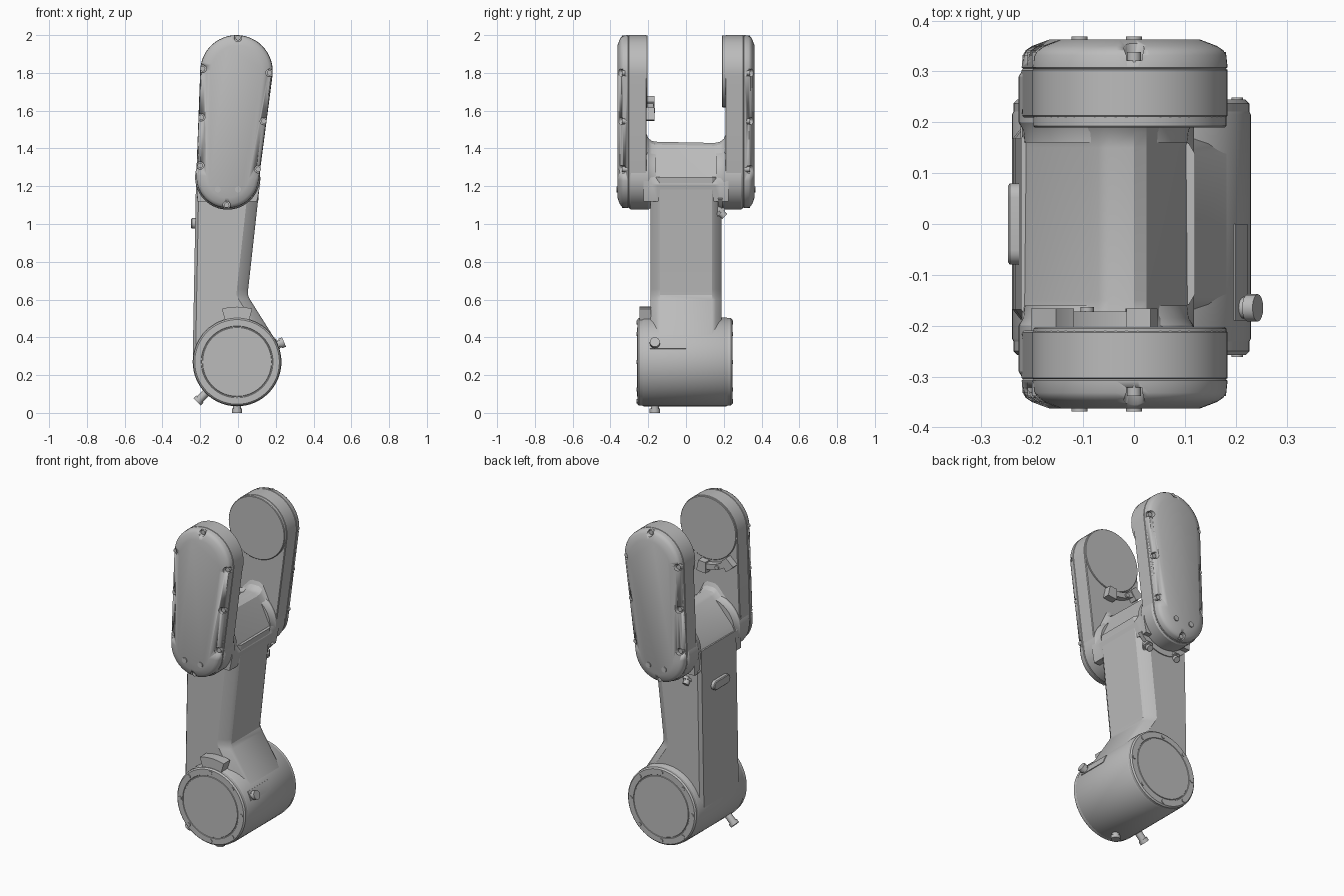
import bpy, bmesh, math
from math import cos, sin, pi
from mathutils import Vector

if "Cube" in bpy.data.objects:
    bpy.data.objects.remove(bpy.data.objects["Cube"], do_unlink=True)

grey = bpy.data.materials.new("light grey metal")
grey.use_nodes = True
grey.diffuse_color = (0.5, 0.5, 0.5, 1)
grey.node_tree.nodes["Principled BSDF"].inputs["Base Color"].default_value = (0.5, 0.5, 0.5, 1)


def finish(bm, name, smooth=True):
    bmesh.ops.recalc_face_normals(bm, faces=bm.faces)
    me = bpy.data.meshes.new(name)
    bm.to_mesh(me)
    bm.free()
    me.materials.append(grey)
    ob = bpy.data.objects.new(name, me)
    bpy.context.collection.objects.link(ob)
    bpy.ops.object.select_all(action="DESELECT")
    ob.select_set(True)
    bpy.context.view_layer.objects.active = ob
    if smooth:
        bpy.ops.object.shade_smooth_by_angle(angle=math.radians(28))
    return ob


def add_loft(bm, rings):
    """Bridge rings of equal length and cap both ends."""
    loops = [[bm.verts.new(p) for p in r] for r in rings]
    n = len(loops[0])
    for a, b in zip(loops, loops[1:]):
        for i in range(n):
            j = (i + 1) % n
            bm.faces.new((a[i], a[j], b[j], b[i]))
    bm.faces.new(loops[0][::-1])
    bm.faces.new(loops[-1])


def loft(name, rings):
    bm = bmesh.new()
    add_loft(bm, rings)
    return finish(bm, name)


def add_rod(bm, start, end, r, n=16, r2=None):
    start, end = Vector(start), Vector(end)
    q = (end - start).to_track_quat("Z", "Y")
    circle = [Vector((cos(2 * pi * i / n), sin(2 * pi * i / n), 0)) for i in range(n)]
    add_loft(bm, [[start + q @ (c * r) for c in circle],
                  [end + q @ (c * (r2 or r)) for c in circle]])


def rods(name, items):
    bm = bmesh.new()
    for it in items:
        add_rod(bm, *it)
    return finish(bm, name)


def turned(name, x, z, profile, n=64):
    """Round part about an axis along y; profile is (y, radius) pairs."""
    return loft(name, [[(x + r * cos(2 * pi * i / n), y, z + r * sin(2 * pi * i / n))
                        for i in range(n)] for y, r in profile])


def arc_block(name, x, z, r0, r1, a0, a1, y0, y1, n=10):
    angles = [math.radians(a0 + (a1 - a0) * i / n) for i in range(n + 1)]
    pts = [(x + r1 * cos(a), z + r1 * sin(a)) for a in angles]
    pts += [(x + r0 * cos(a), z + r0 * sin(a)) for a in reversed(angles)]
    return loft(name, [[(p, y, q) for p, q in pts] for y in (y0, y1)])


TOP, LOW = Vector((-0.008, 1.808)), Vector((-0.055, 1.25))
R_TOP, R_LOW = 0.192, 0.166


def lobe_ring(y, inset, n=28):
    """Outline around two circles of different size."""
    d = TOP - LOW
    phi = math.atan2(d.y, d.x)
    a = math.acos((R_LOW - R_TOP) / d.length)
    pts = []
    for c, r, s, e in ((TOP, R_TOP, phi - a, phi + a), (LOW, R_LOW, phi + a, phi + 2 * pi - a)):
        for i in range(n + 1):
            t = s + (e - s) * i / n
            pts.append((c.x + (r - inset) * cos(t), y, c.y + (r - inset) * sin(t)))
    return pts


# Base drum with stepped end covers
DX, DZ, DR = -0.005, 0.27, 0.235
turned("base_drum", DX, DZ, [(-0.235, 0.23), (-0.225, DR), (0.215, DR), (0.225, 0.23)])
for s, off, label in ((-1, 0.005, "front"), (1, -0.008, "back")):
    turned("drum_cover_" + label, DX, DZ,
           [(s * 0.2, 0.232), (s * (0.245 + off), 0.232), (s * (0.253 + off), 0.224),
            (s * (0.253 + off), 0.19), (s * (0.25 + off), 0.188),
            (s * (0.25 + off), 0.184), (s * (0.254 + off), 0.182)])
    bolts = []
    for k in range(8):
        x, z = DX + 0.208 * cos(k * pi / 4), DZ + 0.208 * sin(k * pi / 4)
        bolts.append(((x, s * 0.24, z), (x, s * (0.257 + off), z), 0.011))
    rods("drum_bolts_" + label, bolts)

# Index tab on top of the drum, and radial plugs around it
arc_block("drum_tab", DX, DZ, 0.22, 0.292, 74, 106, -0.247, -0.185)
plugs = []
for deg in (23, 225, 270):
    d = Vector((cos(math.radians(deg)), 0, sin(math.radians(deg))))
    c = Vector((DX, -0.165, DZ))
    tip = 0.27 if deg != 225 else 0.3
    plugs += [(c + d * 0.2, c + d * (tip - 0.018), 0.021),
              (c + d * (tip - 0.022), c + d * tip, 0.027)]
rods("drum_plugs", plugs)
arc_block("plug_boss", DX, DZ, 0.2, 0.239, 17, 31, -0.19, 0.0)


# Arm column: chamfered sections stacked upward
def column_ring(z, xl, xr, w=0.188, c=0.06):
    half = [(xl, w - 0.02), (xl + 0.015, w), (xr - c, w), (xr - 0.012, w - 0.03), (xr, w - 0.05)]
    return [(x, y, z) for x, y in half] + [(x, -y, z) for x, y in reversed(half)]


loft("arm_column", [column_ring(0.27, -0.239, 0.19), column_ring(0.38, -0.238, 0.202),
                    column_ring(0.6, -0.234, 0.064), column_ring(0.625, -0.234, 0.052),
                    column_ring(0.655, -0.233, 0.054), column_ring(1.25, -0.222, 0.12)])


# Fork saddle between the lobes, curving up into them
def saddle_ring(y, up, grow=0):
    pts = [(-0.215, 1.12), (-0.22, 1.24 + up), (-0.2, 1.28 + up), (-0.07, 1.425 + up), (-0.05, 1.435 + up),
           (0.0, 1.435 + up), (0.025, 1.42 + up), (0.105, 1.25 + up), (0.118, 1.21), (0.1, 1.12)]
    return [(x, y, z - grow) for x, z in pts]


loft("fork_saddle", [saddle_ring(y, up) for y, up in
                     ((-0.225, 0.08), (-0.212, 0.05), (-0.2, 0.02), (-0.18, 0.004), (-0.15, 0),
                      (0.15, -0.006), (0.18, 0), (0.2, 0.016), (0.212, 0.045), (0.225, 0.08))])

# Two fork lobes with notched screw pockets in the cover edge
spots = [(0.0, 1.985), (-0.187, 1.822), (0.167, 1.8), (-0.195, 1.565),
         (0.137, 1.545), (-0.2, 1.31), (0.107, 1.29), (-0.06, 1.1)]
for s, label in ((-1, "front"), (1, "back")):
    lobe = loft("fork_lobe_" + label, [lobe_ring(s * y, i) for y, i in
                ((0.209, 0.004), (0.213, 0), (0.303, 0), (0.305, 0.003), (0.308, 0),
                 (0.332, 0.002), (0.342, 0.008), (0.35, 0.02), (0.363, 0.055))])
    cutter = rods("pocket_cutter", [((x, s * 0.322, z), (x, s * 0.4, z), 0.02) for x, z in spots])
    cutter.hide_render = True
    mod = lobe.modifiers.new("pockets", "BOOLEAN")
    mod.operation, mod.solver, mod.object = "DIFFERENCE", "EXACT", cutter
    bpy.context.view_layer.objects.active = lobe
    bpy.ops.object.modifier_apply(modifier=mod.name)
    bpy.data.objects.remove(cutter, do_unlink=True)
    rods("cover_screws_" + label, [((x, s * 0.31, z), (x, s * 0.338, z), 0.014) for x, z in spots])
    rods("cover_studs_" + label, [((x, s * 0.35, 1.183), (x, s * 0.369, 1.183), 0.016)
                                  for x in (-0.107, 0.0)])

    # Lower housing that ties the lobe to the column
    turned("lobe_housing_" + label, LOW.x, LOW.y - 0.002,
           [(s * 0.16, 0.16), (s * 0.185, 0.163), (s * 0.2, 0.172), (s * 0.29, 0.172), (s * 0.3, 0.166)])

    # Round joint pad on the inner face
    inner = 0.203 if s < 0 else 0.19
    turned("joint_pad_" + label, TOP.x, TOP.y,
           [(s * 0.22, 0.19), (s * (inner + 0.003), 0.19), (s * inner, 0.187)])

# Cable clip under the front joint pad
arc_block("cable_clip", TOP.x, TOP.y, 0.205, 0.238, 222, 278, -0.215, -0.172)
for a in (222, 268):
    arc_block("clip_end", TOP.x, TOP.y, 0.196, 0.262, a, a + 14, -0.215, -0.166)
rods("clip_screw", [((-0.092, -0.2, 1.6), (-0.092, -0.163, 1.6), 0.013)])

# Cable glands and mounting lip below the back lobe
arc_block("gland_lip", LOW.x, LOW.y, 0.14, 0.205, 215, 325, 0.17, 0.194)
glands = []
for x in (-0.14, 0.055):
    glands += [((x, 0.15, 1.1), (x, 0.19, 1.055), 0.022), ((x, 0.176, 1.07), (x, 0.187, 1.058), 0.032, 6),
               ((x, 0.185, 1.06), (x, 0.205, 1.04), 0.018)]
rods("cable_glands", glands)

# Rounded slot plate on the outer side of the column
plate = []
for x, r in ((-0.22, 0.028), (-0.244, 0.028), (-0.248, 0.023)):
    ring = []
    for cy, a0 in ((0.052, -pi / 2), (-0.052, pi / 2)):
        ring += [(x, cy + r * cos(a0 + pi * i / 10), 1.003 + r * sin(a0 + pi * i / 10)) for i in range(11)]
    plate.append(ring)
loft("slot_plate", plate)
